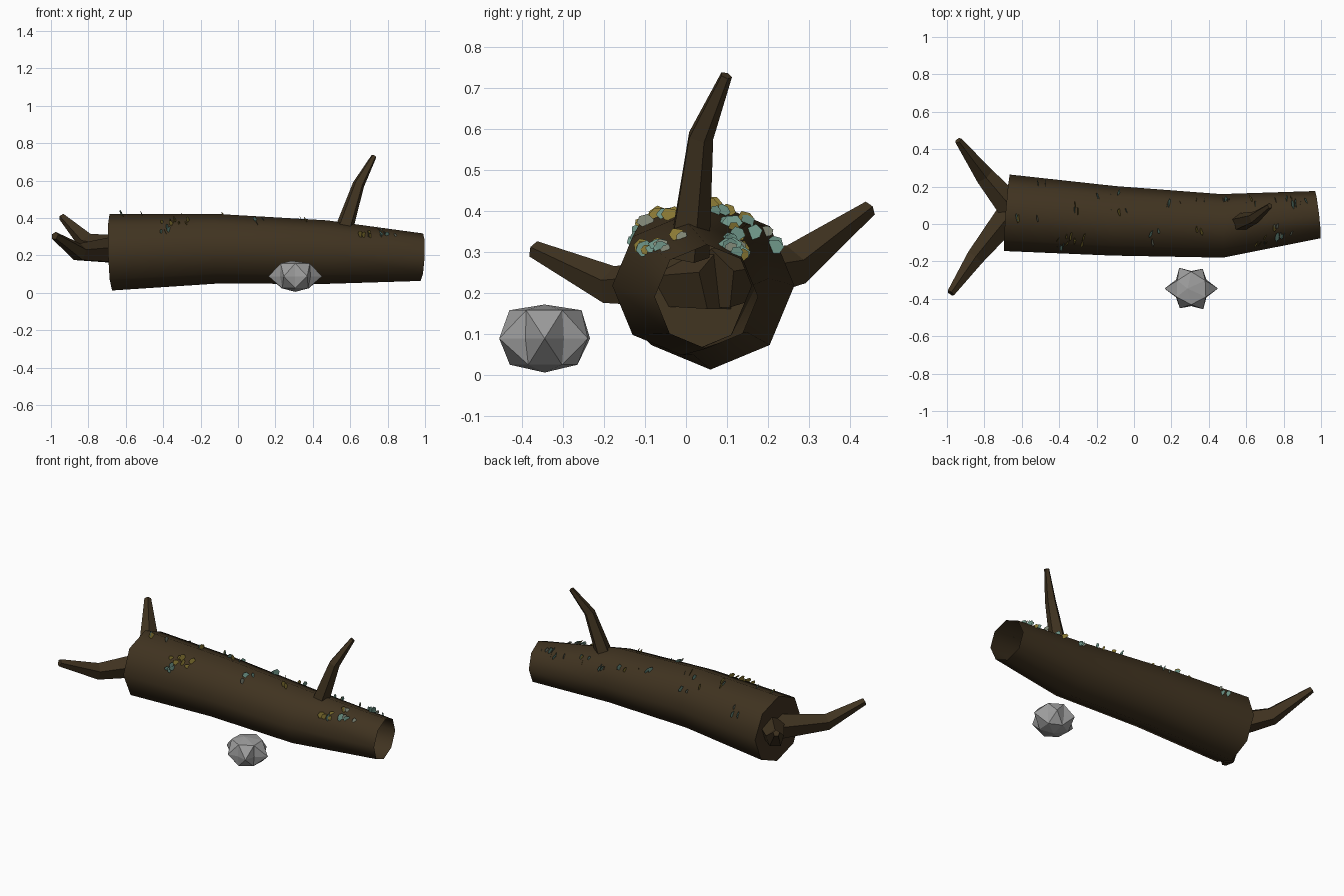
import bpy, bmesh, math, random
from mathutils import Vector

if "Cube" in bpy.data.objects:
    bpy.data.objects.remove(bpy.data.objects["Cube"])

random.seed(7)


def material(name, rgb):
    m = bpy.data.materials.new(name)
    m.diffuse_color = (*rgb, 1)
    m.use_nodes = True
    m.node_tree.nodes["Principled BSDF"].inputs["Base Color"].default_value = m.diffuse_color
    return m


BARK = material("bark brown", (0.051, 0.033, 0.0145))
STONE = material("stone grey", (0.34, 0.34, 0.34))
TEAL = material("lichen teal", (0.15, 0.29, 0.235))
YELLOW = material("lichen yellow", (0.26, 0.195, 0.035))
PALE = material("lichen pale grey", (0.21, 0.235, 0.175))


def finish(bm, name, mats, smooth_angle=None):
    mesh = bpy.data.meshes.new(name)
    bm.to_mesh(mesh)
    bm.free()
    ob = bpy.data.objects.new(name, mesh)
    bpy.context.collection.objects.link(ob)
    for m in mats:
        mesh.materials.append(m)
    if smooth_angle:
        bpy.ops.object.select_all(action='DESELECT')
        ob.select_set(True)
        bpy.context.view_layer.objects.active = ob
        bpy.ops.object.shade_smooth_by_angle(angle=math.radians(smooth_angle))
    return ob


def tube(name, stations, sides, cap_start, cap_end, smooth_angle=None):
    """Tapered tube through stations of (x, y, z, radius)."""
    pts = [Vector(s[:3]) for s in stations]
    bm = bmesh.new()
    rings = []
    for i, p in enumerate(pts):
        t = (pts[min(i + 1, len(pts) - 1)] - pts[max(i - 1, 0)]).normalized()
        up = Vector((0, 0, 1)) if abs(t.z) < 0.7 else Vector((0, 1, 0))
        side = t.cross(up).normalized()
        up = side.cross(t)
        rings.append([bm.verts.new(p + stations[i][3] * (math.cos(a) * up + math.sin(a) * side))
                      for a in (2 * math.pi * k / sides for k in range(sides))])
    for r0, r1 in zip(rings, rings[1:]):
        for k in range(sides):
            n = (k + 1) % sides
            bm.faces.new((r0[k], r0[n], r1[n], r1[k]))
    if cap_start:
        bm.faces.new(rings[0][::-1])
    if cap_end:
        bm.faces.new(rings[-1])
    # turn everything outward if the ring order came out inward
    bm.normal_update()
    bm.faces.ensure_lookup_table()
    f = bm.faces[0]
    if f.normal.dot(f.calc_center_median() - (pts[0] + pts[1]) / 2) < 0:
        bmesh.ops.reverse_faces(bm, faces=bm.faces[:])
    return finish(bm, name, [BARK], smooth_angle)


# Hollow fallen trunk, closed at the root end
TRUNK = [(-0.68, 0.06, 0.217, 0.205), (-0.11, 0.017, 0.235, 0.186),
         (0.47, -0.01, 0.217, 0.170), (0.983, 0.05, 0.190, 0.127)]
tube("trunk", TRUNK, 8, True, False, 60)

# Forked roots and the upright branch
tube("back_root", [(-0.64, 0.07, 0.228, 0.080), (-0.80, 0.26, 0.264, 0.054),
                   (-0.94, 0.447, 0.405, 0.020)], 5, True, True)
tube("front_root", [(-0.64, 0.08, 0.225, 0.080), (-0.85, -0.18, 0.215, 0.050),
                    (-0.98, -0.37, 0.305, 0.022)], 5, True, True)
tube("branch", [(0.55, 0.003, 0.29, 0.054), (0.645, 0.034, 0.58, 0.033),
                (0.727, 0.098, 0.73, 0.015)], 5, True, True)

# Faceted stone: belt of six spikes and six grooves between two smaller rings
bm = bmesh.new()
C = Vector((0.306, -0.345, 0))


def stone_ring(z, offset, radii):
    return [bm.verts.new(C + Vector((radii[k % len(radii)] * math.cos(math.radians(60 * k + offset)),
                                     radii[k % len(radii)] * math.sin(math.radians(60 * k + offset)), z)))
            for k in range(6)]


low = stone_ring(0.024, 30, [0.085, 0.08])
spikes = stone_ring(0.088, 0, [0.143, 0.122, 0.128])
grooves = stone_ring(0.088, 30, [0.094])
high = stone_ring(0.157, 30, [0.086, 0.09])
top, bottom = bm.verts.new(C + Vector((-0.02, 0, 0.171))), bm.verts.new(C + Vector((0, 0, 0.005)))
for k in range(6):
    n = (k + 1) % 6
    for ring in (high, low):
        bm.faces.new((spikes[k], grooves[k], ring[k]))
        bm.faces.new((grooves[k], spikes[n], ring[k]))
        bm.faces.new((ring[k], spikes[n], ring[n]))
    bm.faces.new((high[k], high[n], top))
    bm.faces.new((low[n], low[k], bottom))
bmesh.ops.recalc_face_normals(bm, faces=bm.faces[:])
finish(bm, "stone", [STONE])


# Lichen flakes scattered over the upper trunk
def trunk_at(x):
    for a, b in zip(TRUNK, TRUNK[1:]):
        if x <= b[0]:
            f = (x - a[0]) / (b[0] - a[0])
            return [p + (q - p) * f for p, q in zip(a, b)]
    return TRUNK[-1]


def flake(bm, x, angle, size, mat, lean):
    """Six-sided flake; lean 0 stands across the trunk, larger lies flatter on it."""
    _, cy, cz, r = trunk_at(x)
    a = math.radians(angle)
    out = Vector((0, math.sin(a), math.cos(a)))
    # the trunk is octagonal, so its surface lies nearer the axis on the flats
    flat = math.cos(math.pi / 8) / math.cos(math.radians(angle % 45 - 22.5))
    centre = Vector((x, cy, cz)) + out * (r * flat + size * 0.4)
    normal = (Vector((1, random.uniform(-0.45, 0.45), random.uniform(-0.3, 0.3)))
              + out * lean * random.uniform(0.6, 1.3))
    rot = normal.to_track_quat('Z', 'Y').to_matrix()
    spin = random.uniform(0, 1)
    verts = []
    for k in range(6):
        t = k * math.pi / 3 + spin
        s = size * random.uniform(0.8, 1.1)
        verts.append(bm.verts.new(centre + rot @ Vector((s * math.cos(t), 0.85 * s * math.sin(t), 0))))
    bm.faces.new(verts).material_index = mat


# clusters: (x, spread in x, angle from top (+ is back), spread, colours, lean)
T, Y, P = 0, 1, 2
CLUSTERS = [(-0.33, 0.08, -38, 9, [Y] * 9, 0.5), (-0.39, 0.02, -54, 5, [T] * 4, 0.5),
            (-0.58, 0.08, -12, 10, [T, Y, P], 0.2), (-0.50, 0.04, 55, 8, [T, T, P], 0.3),
            (-0.34, 0.05, 12, 12, [Y, T, Y], 0.2), (-0.22, 0.03, 45, 8, [T, Y], 0.2),
            (-0.08, 0.06, 25, 12, [T, Y, T], 0.2), (-0.10, 0.03, 58, 6, [T, P], 0.2),
            (0.12, 0.03, -26, 12, [T, T, P], 0.5), (0.20, 0.05, 40, 8, [Y, T, T], 0.3),
            (0.36, 0.03, -12, 6, [Y, Y], 0.3), (0.36, 0.03, 45, 6, [Y, T], 0.3),
            (0.49, 0.03, 50, 8, [T, T, T, P], 0.3), (0.64, 0.05, 42, 10, [T, Y, T, Y, T], 0.3),
            (0.68, 0.03, -44, 10, [Y, Y, Y, T, Y], 0.4), (0.74, 0.03, -14, 6, [P, Y, P], 0.8),
            (0.81, 0.05, -36, 10, [T, T, P, T, T, P], 0.8), (0.79, 0.04, 52, 10, [T, P, T], 0.3),
            (0.88, 0.04, 38, 12, [T, T, P, T, T, Y], 0.3)]
bm = bmesh.new()
for x, dx, ang, da, colours, lean in CLUSTERS:
    for c in colours:
        flake(bm, x + random.uniform(-dx, dx), ang + random.uniform(-da, da),
              random.uniform(0.015, 0.026), c, lean)
finish(bm, "lichen_flakes", [TEAL, YELLOW, PALE])
